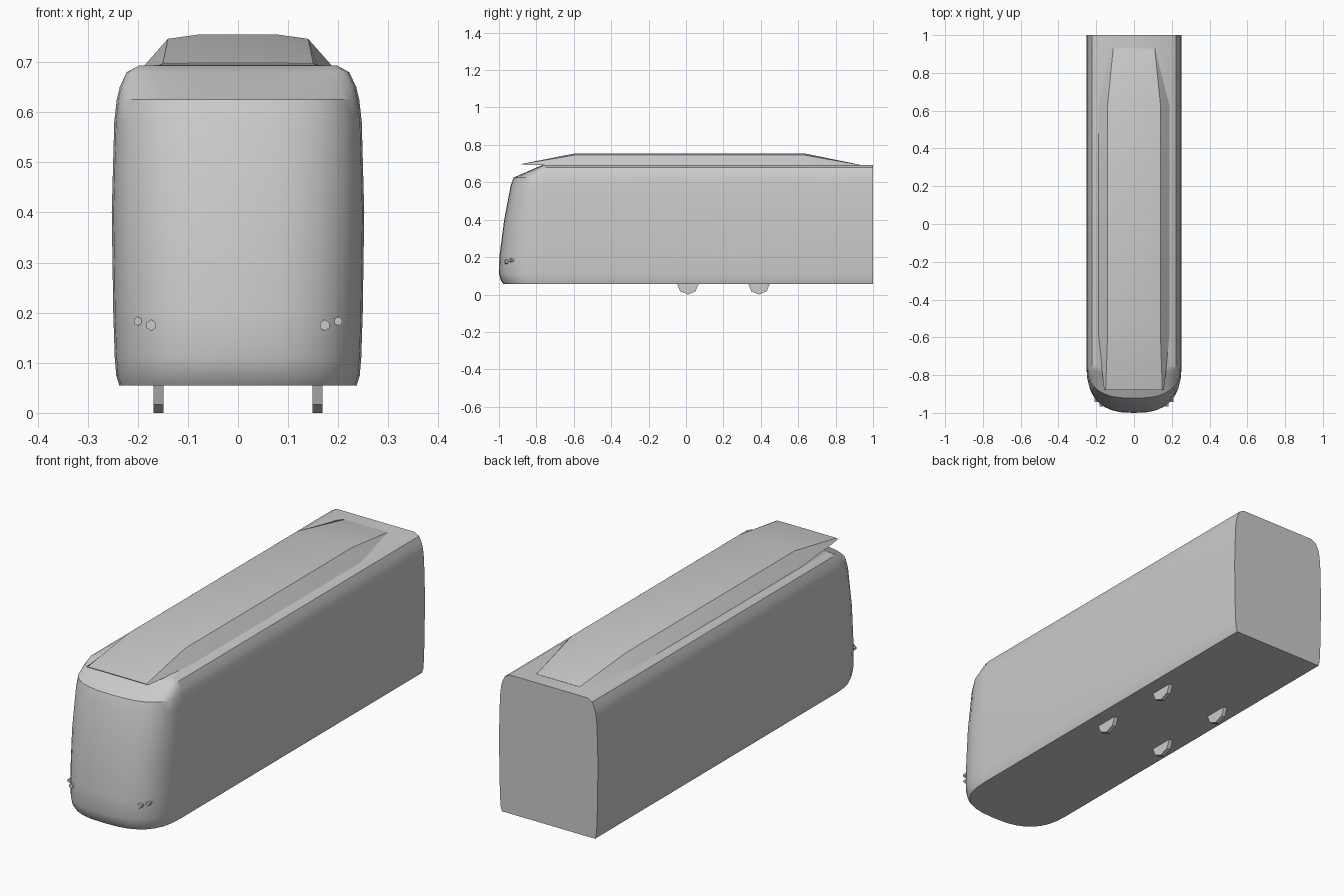
import bpy, bmesh, math
from mathutils import Matrix

old = bpy.data.objects.get("Cube")
if old:
    bpy.data.objects.remove(old, do_unlink=True)

grey = bpy.data.materials.new("plain_grey")
grey.use_nodes = True
grey.diffuse_color = (0.6, 0.6, 0.6, 1)
grey.node_tree.nodes["Principled BSDF"].inputs["Base Color"].default_value = (0.6, 0.6, 0.6, 1)


def finish(name, bm, smooth=True):
    """Turn a bmesh into a named, shaded object."""
    bmesh.ops.recalc_face_normals(bm, faces=bm.faces)
    mesh = bpy.data.meshes.new(name)
    bm.to_mesh(mesh)
    bm.free()
    mesh.materials.append(grey)
    obj = bpy.data.objects.new(name, mesh)
    bpy.context.collection.objects.link(obj)
    if smooth:
        bpy.ops.object.select_all(action="DESELECT")
        obj.select_set(True)
        bpy.context.view_layer.objects.active = obj
        bpy.ops.object.shade_smooth_by_angle(angle=math.radians(30))
    return obj


def loft(name, rings):
    """Skin a stack of closed rings and cap both ends."""
    bm = bmesh.new()
    rows = [[bm.verts.new(p) for p in ring] for ring in rings]
    for low, high in zip(rows, rows[1:]):
        for i in range(len(low)):
            j = (i + 1) % len(low)
            bm.faces.new((low[i], low[j], high[j], high[i]))
    bm.faces.new(rows[0])
    bm.faces.new(rows[-1])
    return finish(name, bm)


# Car body: horizontal rings with a rounded nose and a flat back
NOSE_START, BACK, STEPS = -0.75, 1.0, 16


def body_ring(z, width, front):
    ring = [(width, BACK, z)]
    for i in range(STEPS + 1):
        a = math.pi * i / STEPS
        c, s = math.cos(a), max(math.sin(a), 0)
        x = math.copysign(abs(c) ** 0.75, c) * width
        ring.append((x, NOSE_START + (front - NOSE_START) * s ** 0.75, z))
    return ring + [(-width, BACK, z)]


# height, half width, front end
levels = [(0.055, 0.237, -0.975), (0.075, 0.243, -0.99), (0.11, 0.246, -1.0),
          (0.2, 0.249, -0.998), (0.4, 0.252, -0.972), (0.58, 0.247, -0.938),
          (0.625, 0.242, -0.922), (0.65, 0.236, -0.865), (0.68, 0.222, -0.797),
          (0.693, 0.198, -0.765)]
loft("car_body", [body_ring(*lv) for lv in levels])


# Roof fairing: cross-sections that taper to thin edges at both ends
def fairing_ring(y, base, low, shoulder, crown, rise):
    half = [(base, low), (shoulder, low + rise * 0.87), (crown, low + rise)]
    return [(x, y, z) for x, z in half] + [(-x, y, z) for x, z in reversed(half)]


loft("roof_fairing", [
    fairing_ring(-0.88, 0.158, 0.694, 0.15, 0.08, 0.004),
    fairing_ring(-0.59, 0.19, 0.69, 0.14, 0.08, 0.065),
    fairing_ring(0.63, 0.19, 0.69, 0.14, 0.08, 0.065),
    fairing_ring(0.93, 0.13, 0.69, 0.11, 0.07, 0.004)])


# Wheels and lamps
def cylinder(name, location, axis, radius, depth, sides):
    bm = bmesh.new()
    bmesh.ops.create_cone(bm, cap_ends=True, segments=sides, radius1=radius,
                          radius2=radius, depth=depth)
    turn = Matrix.Rotation(math.pi / 2, 4, axis)
    bmesh.ops.transform(bm, matrix=Matrix.Translation(location) @ turn, verts=bm.verts)
    finish(name, bm, smooth=False)


for side, s in (("left", 1), ("right", -1)):
    for end, y in (("front", 0.01), ("rear", 0.39)):
        cylinder(f"{end}_{side}_wheel", (s * 0.159, y, 0.058), "Y", 0.058, 0.02, 8)
    cylinder(f"{side}_headlamp", (s * 0.173, -0.955, 0.175), "X", 0.011, 0.024, 6)
    cylinder(f"{side}_side_lamp", (s * 0.2, -0.93, 0.183), "X", 0.009, 0.024, 6)
